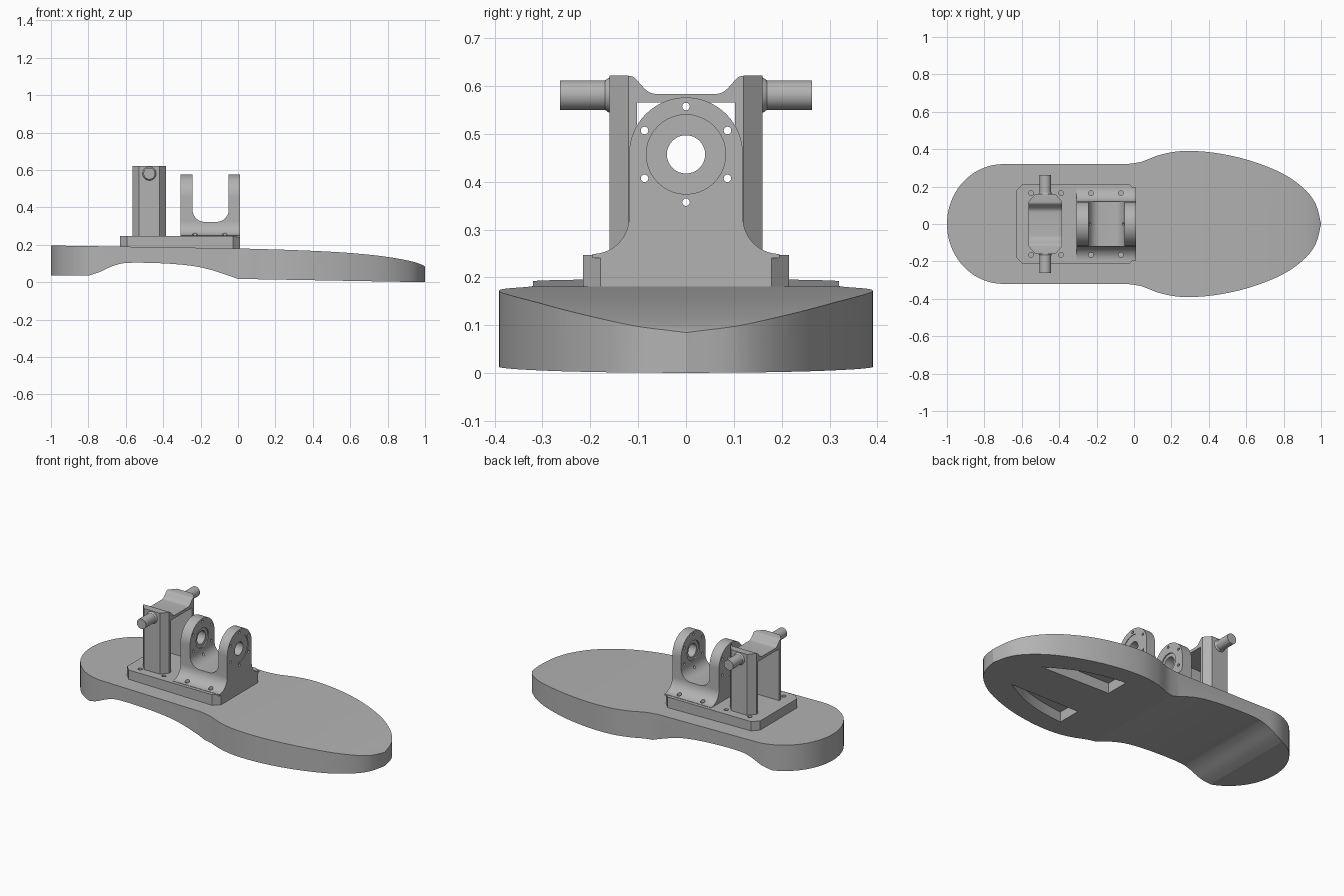
import bpy, bmesh, math

cube = bpy.data.objects.get("Cube")
if cube:
    bpy.data.objects.remove(cube, do_unlink=True)

grey = bpy.data.materials.new("plain grey")
grey.use_nodes = True
grey.diffuse_color = (0.45, 0.45, 0.45, 1)
grey.node_tree.nodes["Principled BSDF"].inputs["Base Color"].default_value = (0.45, 0.45, 0.45, 1)


def prism(name, pts, axis, lo, hi):
    """Extrude a 2D profile along an axis: z uses (x,y), x uses (y,z), y uses (x,z)."""
    place = {"x": lambda a, b, c: (c, a, b),
             "y": lambda a, b, c: (a, c, b),
             "z": lambda a, b, c: (a, b, c)}[axis]
    bm = bmesh.new()
    ends = [[bm.verts.new(place(a, b, c)) for a, b in pts] for c in (lo, hi)]
    bm.faces.new(ends[0])
    bm.faces.new(ends[1])
    for i in range(len(pts)):
        j = (i + 1) % len(pts)
        bm.faces.new((ends[0][i], ends[0][j], ends[1][j], ends[1][i]))
    bmesh.ops.recalc_face_normals(bm, faces=bm.faces)
    mesh = bpy.data.meshes.new(name)
    bm.to_mesh(mesh)
    bm.free()
    mesh.materials.append(grey)
    obj = bpy.data.objects.new(name, mesh)
    bpy.context.collection.objects.link(obj)
    return obj


def arc(cx, cy, rx, ry, start, end, n=16):
    angles = [math.radians(start + (end - start) * i / n) for i in range(n + 1)]
    return [(cx + rx * math.cos(t), cy + ry * math.sin(t)) for t in angles]


def disc(cx, cy, r, n=32):
    return arc(cx, cy, r, r, 0, 360, n)[:-1]


def spline(pts, n=6):
    """Smooth curve through the points."""
    p = [pts[0]] + pts + [pts[-1]]
    out = []
    for i in range(1, len(p) - 2):
        for k in range(n):
            t = k / n
            out.append(tuple(0.5 * (2 * b + (c - a) * t + (2 * a - 5 * b + 4 * c - d) * t * t
                                    + (3 * b - a - 3 * c + d) * t ** 3)
                             for a, b, c, d in zip(p[i - 1], p[i], p[i + 1], p[i + 2])))
    return out + [pts[-1]]


def mirrored(half, axis=1):
    """Close a profile by reflecting it; drops points doubled on the mirror line."""
    flip = [(a, -b) if axis else (-a, b) for a, b in reversed(half)]
    return half + [q for q in flip if abs(q[axis]) > 1e-5]


def octagon(x0, x1, y, cx, cy):
    return [(x0, -y + cy), (x0 + cx, -y), (x1 - cx, -y), (x1, -y + cy),
            (x1, y - cy), (x1 - cx, y), (x0 + cx, y), (x0, y - cy)]


def combine(obj, operation, tools):
    """Apply booleans and remove the tool objects."""
    for tool in tools:
        tool.hide_render = True
        mod = obj.modifiers.new("cut", "BOOLEAN")
        mod.operation, mod.solver, mod.object = operation, "EXACT", tool
    graph = bpy.context.evaluated_depsgraph_get()
    graph.update()
    mesh = bpy.data.meshes.new_from_object(obj.evaluated_get(graph))
    obj.modifiers.clear()
    obj.data = mesh
    for tool in tools:
        bpy.data.objects.remove(tool, do_unlink=True)


# Foot sole: plan outline intersected with the side profile
heel = arc(-0.7, 0, 0.3, 0.32, 180, 90, 20)
fore = spline([(-0.04, 0.32), (0.04, 0.333), (0.14, 0.37), (0.26, 0.39), (0.42, 0.382),
               (0.6, 0.345), (0.78, 0.277), (0.9, 0.197), (0.97, 0.11), (1, 0)])
sole = prism("foot_sole", mirrored([(x, abs(y)) for x, y in heel + fore]), "z", -0.2, 0.4)
arch = spline([(-0.8, 0.035), (-0.74, 0.055), (-0.66, 0.09), (-0.58, 0.104), (-0.4, 0.101),
               (-0.25, 0.088), (-0.14, 0.065), (0, 0.018)])
top = spline([(1.02, 0.07), (0.98, 0.095), (0.9, 0.118), (0.75, 0.142), (0.55, 0.16),
              (0.3, 0.172), (0, 0.181)])
side = [(-1.1, 0.036)] + arch + [(1.02, 0)] + top + [(-1.1, 0.198)]
combine(sole, "INTERSECT", [prism("side_cutter", side, "y", -0.6, 0.6)])

# Two pockets under the forefoot
pockets = []
for s in (-1, 1):
    edge = spline([(0.29, 0.278), (0.45, 0.255), (0.6, 0.21), (0.765, 0.125)])
    pts = [(x, s * y) for x, y in [(0.29, 0.13)] + edge]
    pockets.append(prism("pocket_cutter", pts, "z", -0.1, 0.075))
combine(sole, "DIFFERENCE", pockets)


def screw_holes(xs, depth):
    return [prism("screw_cutter", disc(x, s * 0.165, 0.013, 16), "z", depth, 0.4)
            for x in xs for s in (-1, 1)]


# Mounting plate with clipped corners
plate = prism("mounting_plate", octagon(-0.63, 0.01, 0.215, 0.036, 0.036), "z", 0.172, 0.247)
combine(plate, "DIFFERENCE", screw_holes((-0.55, -0.39, -0.23, -0.07), 0.2))

# Pivot bracket: flared, round-topped profile intersected with a U channel
half = [(0.195, 0.24), (0.195, 0.249)] + arc(0.195, 0.325, 0.076, 0.076, 265, 180, 14)
half += arc(0, 0.457, 0.119, 0.119, 0, 90, 24)
bracket = prism("pivot_bracket", mirrored(half, 0), "x", -0.308, 0.01)
channel = [(-0.308, 0.2), (0.01, 0.2), (0.01, 0.7), (-0.05, 0.7)]
channel += arc(-0.115, 0.388, 0.065, 0.065, 0, -90, 12)
channel += arc(-0.178, 0.388, 0.065, 0.065, 270, 180, 12) + [(-0.243, 0.7), (-0.308, 0.7)]
combine(bracket, "INTERSECT", [prism("channel_cutter", channel, "y", -0.4, 0.4)])

# Bore, bearing seats and bolt circle through both lugs
cuts = [prism("bore_cutter", disc(0, 0.457, 0.04), "x", -0.5, 0.2)]
for lo, hi in ((-0.4, -0.304), (-0.25, -0.043), (0.006, 0.1)):
    r = 0.06 if lo == -0.25 else 0.083
    cuts.append(prism("seat_cutter", disc(0, 0.457, r, 40), "x", lo, hi))
for k in range(6):
    a = math.radians(90 + 60 * k)
    bolt = disc(0.1 * math.cos(a), 0.457 + 0.1 * math.sin(a), 0.008, 12)
    cuts.append(prism("bolt_cutter", bolt, "x", -0.5, 0.2))
combine(bracket, "DIFFERENCE", cuts + screw_holes((-0.23, -0.07), 0.2))

# Rear frame: portal profile with a dipped bridge, intersected with a clipped plan
saddle = [(0.17, 0.24), (0.17, 0.622)] + spline(
    [(0.125, 0.622), (0.11, 0.619), (0.098, 0.607), (0.085, 0.593), (0.072, 0.585), (0.055, 0.583)], 4)
portal = saddle + [(-y, z) for y, z in reversed(saddle)]
portal += [(-0.102, 0.24), (-0.102, 0.565), (0.102, 0.565), (0.102, 0.24)]
frame = prism("rear_frame", portal, "x", -0.6, -0.35)
combine(frame, "INTERSECT", [prism("plan_cutter", octagon(-0.563, -0.385, 0.16, 0.035, 0.04),
                                   "z", 0.1, 0.8)])

# Side pins with a small flared root
pins = []
for label, s in (("front", -1), ("back", 1)):
    bm = bmesh.new()
    rings = []
    for y, r in ((0.155, 0.038), (0.162, 0.036), (0.169, 0.031), (0.263, 0.031)):
        rings.append([bm.verts.new((x, s * y, z)) for x, z in disc(-0.474, 0.581, r)])
    for a, b in zip(rings, rings[1:]):
        for i in range(len(a)):
            bm.faces.new((a[i - 1], a[i], b[i], b[i - 1]))
    bm.faces.new(rings[0])
    bm.faces.new(rings[-1])
    bmesh.ops.recalc_face_normals(bm, faces=bm.faces)
    mesh = bpy.data.meshes.new(label + "_pin")
    bm.to_mesh(mesh)
    bm.free()
    mesh.materials.append(grey)
    pin = bpy.data.objects.new(label + "_pin", mesh)
    bpy.context.collection.objects.link(pin)
    pins.append(pin)

# Smooth curved walls, keep edges crisp
for obj in [sole, plate, bracket, frame] + pins:
    obj.data.shade_smooth()
    obj.data.set_sharp_from_angle(angle=math.radians(25))
